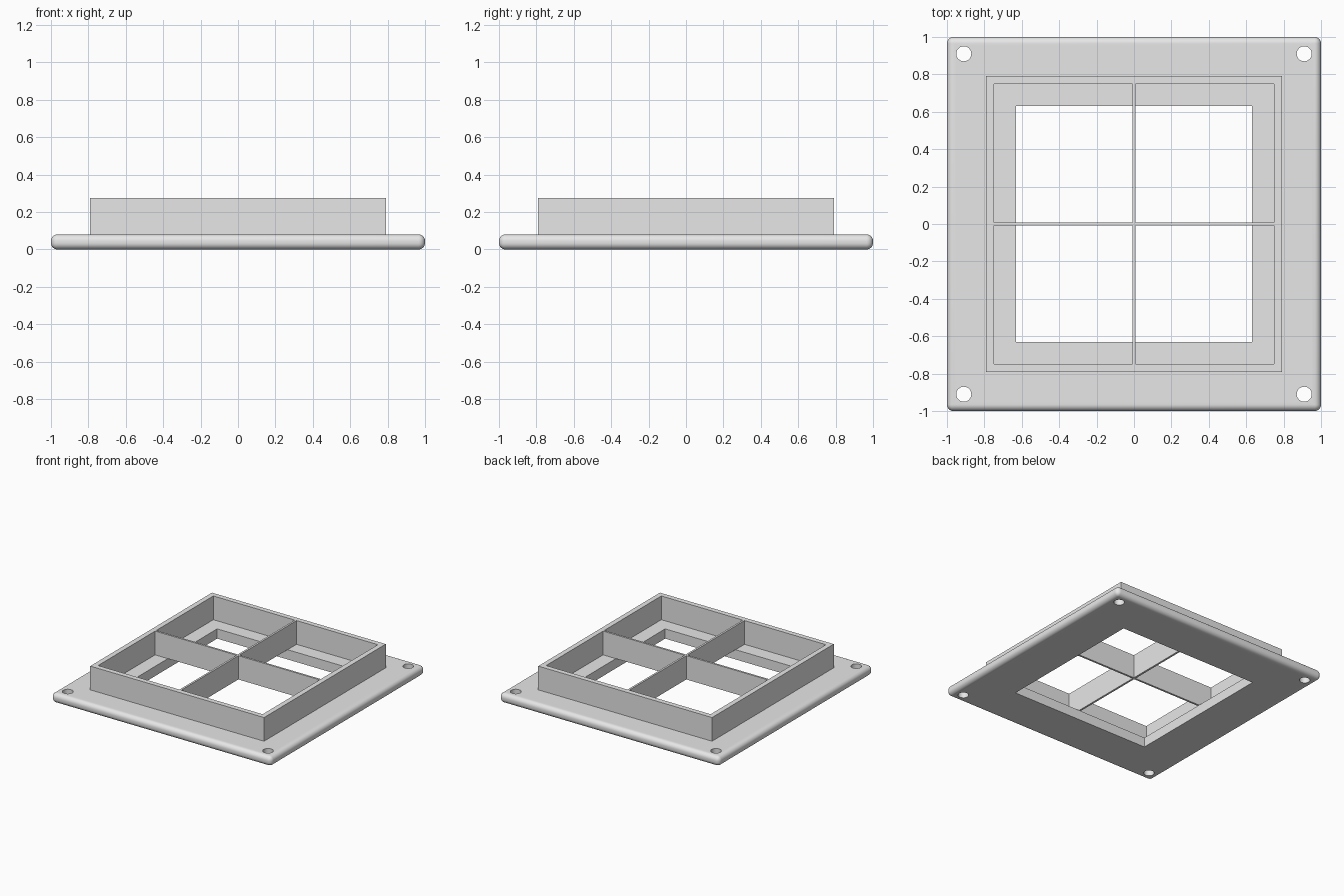
import bpy, bmesh, math

if "Cube" in bpy.data.objects:
    bpy.data.objects.remove(bpy.data.objects["Cube"])

grey = bpy.data.materials.new("light grey")
grey.diffuse_color = (0.8, 0.8, 0.8, 1)
grey.use_nodes = True
grey.node_tree.nodes["Principled BSDF"].inputs["Base Color"].default_value = grey.diffuse_color

PLATE_H = 0.08     # plate thickness
TOP = 0.275        # top of frame and dividers


def finish(name, bm):
    mesh = bpy.data.meshes.new(name)
    bm.to_mesh(mesh)
    bm.free()
    mesh.materials.append(grey)
    obj = bpy.data.objects.new(name, mesh)
    bpy.context.collection.objects.link(obj)
    return obj


def box(name, sx, sy, z0, z1, round_edge=0):
    bm = bmesh.new()
    bmesh.ops.create_cube(bm, size=1)
    for v in bm.verts:
        v.co = (v.co.x * sx, v.co.y * sy, z0 + (v.co.z + 0.5) * (z1 - z0))
    if round_edge:
        bmesh.ops.bevel(bm, geom=bm.edges[:], offset=round_edge, segments=8,
                        profile=0.5, affect='EDGES')
    return finish(name, bm)


def cylinder(name, x, y, radius):
    bm = bmesh.new()
    bmesh.ops.create_cone(bm, cap_ends=True, segments=48, radius1=radius,
                          radius2=radius, depth=0.4)
    bmesh.ops.translate(bm, verts=bm.verts, vec=(x, y, 0))
    return finish(name, bm)


def cut(obj, cutter):
    mod = obj.modifiers.new("cut", 'BOOLEAN')
    mod.operation = 'DIFFERENCE'
    mod.solver = 'EXACT'
    mod.object = cutter
    cutter.hide_render = True
    bpy.ops.object.select_all(action='DESELECT')
    bpy.context.view_layer.objects.active = obj
    obj.select_set(True)
    bpy.ops.object.modifier_apply(modifier=mod.name)
    bpy.data.objects.remove(cutter)


# Base plate with rounded rim, square opening and four screw holes
plate = box("base_plate", 2, 2, 0, PLATE_H, 0.035)
cut(plate, box("opening_cutter", 1.264, 1.264, -0.2, 0.3))
for x in (-0.91, 0.91):
    for y in (-0.91, 0.91):
        cut(plate, cylinder("screw_hole_cutter", x, y, 0.04))
bpy.ops.object.shade_smooth_by_angle(angle=math.radians(30))

# Raised square frame
frame = box("raised_frame", 1.58, 1.58, PLATE_H, TOP)
cut(frame, box("frame_cutter", 1.496, 1.496, -0.2, 0.5))

# Crossing dividers: one full length, the other split around it
THICK = 0.016
box("long_divider", THICK, 1.496, PLATE_H, TOP)
half = 0.748 - THICK / 2
for side, name in ((-1, "left_divider"), (1, "right_divider")):
    divider = box(name, half, THICK, PLATE_H, TOP)
    divider.location.x = side * (THICK / 2 + half / 2)
